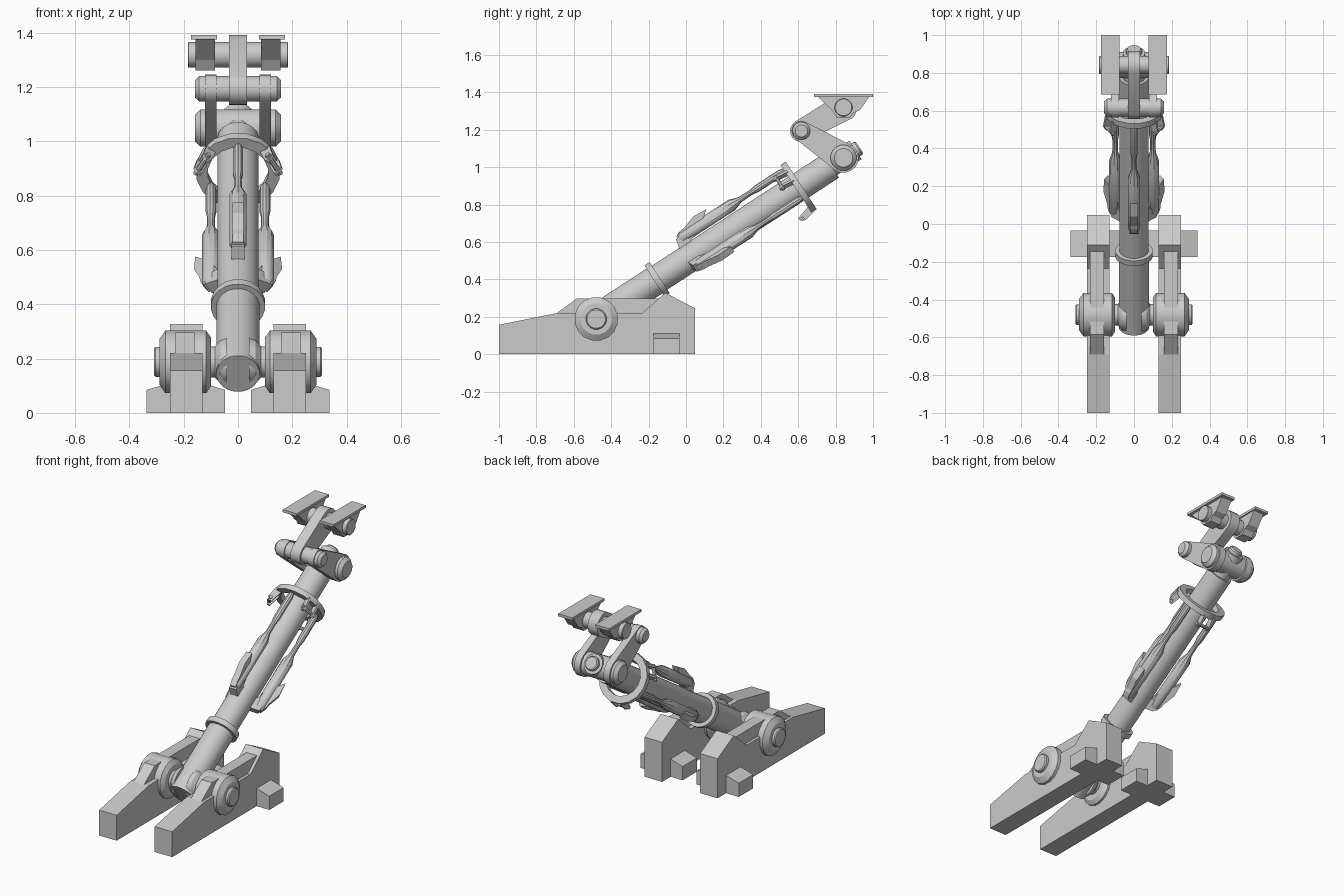
import bpy, bmesh
from math import sin, cos, pi, radians, atan2
from mathutils import Matrix, Vector
from mathutils.geometry import convex_hull_2d

if "Cube" in bpy.data.objects:
    bpy.data.objects.remove(bpy.data.objects["Cube"])

# ---------- helpers ----------
def finish(name, bm, mat, smooth):
    bmesh.ops.transform(bm, matrix=mat, verts=bm.verts)
    bmesh.ops.recalc_face_normals(bm, faces=bm.faces)
    me = bpy.data.meshes.new(name)
    bm.to_mesh(me)
    bm.free()
    ob = bpy.data.objects.new(name, me)
    bpy.context.collection.objects.link(ob)
    if smooth:
        bpy.ops.object.select_all(action='DESELECT')
        ob.select_set(True)
        bpy.context.view_layer.objects.active = ob
        bpy.ops.object.shade_smooth_by_angle(angle=radians(32))
    return ob

def lathe(name, prof, mat, n=16, ring=False):
    """Revolve (distance, radius) points about local z."""
    bm = bmesh.new()
    loops = [[bm.verts.new((r * cos(2 * pi * (i + .5) / n), r * sin(2 * pi * (i + .5) / n), d))
              for i in range(n)] for d, r in prof]
    pairs = list(zip(loops, loops[1:]))
    if ring:
        pairs.append((loops[-1], loops[0]))
    else:
        bm.faces.new(loops[0])
        bm.faces.new(loops[-1])
    for a, b in pairs:
        for i in range(n):
            j = (i + 1) % n
            bm.faces.new((a[i], a[j], b[j], b[i]))
    return finish(name, bm, mat, True)

def prism(name, pts, x0, x1, mat=Matrix(), smooth=False):
    """Extrude local (y, z) points from x0 to x1."""
    bm = bmesh.new()
    a, b = ([bm.verts.new((x, y, z)) for y, z in pts] for x in (x0, x1))
    bm.faces.new(a)
    bm.faces.new(b)
    for i in range(len(pts)):
        j = (i + 1) % len(pts)
        bm.faces.new((a[i], a[j], b[j], b[i]))
    return finish(name, bm, mat, smooth)

def link(name, c0, r0, c1, r1, x0, x1):
    """Tapered link plate wrapped round two pivots."""
    pts = [Vector((c[0] + r * cos(k * pi / 10), c[1] + r * sin(k * pi / 10)))
           for c, r in ((c0, r0), (c1, r1)) for k in range(20)]
    return prism(name, [pts[i] for i in convex_hull_2d(pts)], x0, x1, smooth=True)

def across(c):
    """Frame with local z along world x, placed at (y, z)."""
    return Matrix.Translation((0, c[0], c[1])) @ Matrix.Rotation(pi / 2, 4, 'Y')

def bar(name, c, half, r, bevel=.02):
    lathe(name, [(-half, r - bevel), (bevel - half, r), (half - bevel, r), (half, r - bevel)], across(c))

# ---------- pivots and arm frame ----------
HIP, KNEE, ELBOW, TOP = (-.48, .188), (.842, 1.05), (.617, 1.194), (.842, 1.319)
ang = atan2(KNEE[1] - HIP[1], KNEE[0] - HIP[0])
s, c = sin(ang), cos(ang)
# local x = -world x, local y = up off the arm, local z = along the arm
ARM = Matrix(((-1, 0, 0, 0), (0, -s, c, HIP[0]), (0, c, s, HIP[1]), (0, 0, 0, 1)))

# ---------- feet, mirrored left and right ----------
for side, m in (("right", 1), ("left", -1)):
    M = Matrix.Scale(m, 4, (1, 0, 0))
    prism(side + "_foot", [(-1, 0), (-1, .157), (-.69, .22), (-.235, .22), (-.11, .328),
                           (.048, .245), (.048, 0)], .13, .25, M)
    prism(side + "_foot_rib", [(-.69, .1), (-.69, .22), (-.585, .297), (-.12, .297), (-.12, .1)], .16, .232, M)
    # stabiliser block across the foot with sloping tops
    turn = M @ Matrix.Translation((0, -.105, 0)) @ Matrix.Rotation(-pi / 2, 4, 'Z')
    prism(side + "_stabiliser", [(.048, 0), (.048, .085), (.13, .11), (.25, .11), (.337, .085), (.337, 0)],
          -.07, .07, turn)
    lathe(side + "_hip_hub", [(.04, .09), (.065, .082), (.085, .058), (.1, .058), (.1, .092), (.117, .117),
                              (.268, .117), (.29, .085), (.29, .056), (.304, .056), (.31, .05)],
          M @ across(HIP))

# ---------- main arm ----------
lathe("arm_tube", [(-.08, .08), (.4, .08), (.4, .077), (1.5, .077)], ARM, 20)
lathe("arm_collar", [(.372, .07), (.372, .1), (.405, .1), (.405, .07)], ARM, 20, True)
lathe("arm_ring", [(1.275, .112), (1.275, .155), (1.308, .155), (1.308, .112)], ARM, 16, True)
lathe("arm_neck", [(1.49, .06), (1.655, .06), (1.655, .042), (1.672, .042), (1.68, .036)], ARM)

# ---------- three pistons round the arm ----------
for k, where in enumerate(("top", "left", "right")):
    R = ARM @ Matrix.Rotation(k * 2 * pi / 3, 4, 'Z')
    lathe("piston_" + where, [(.6, .02), (.62, .032), (.94, .033), (.99, .016), (1.06, .014),
                              (1.1, .02), (1.25, .02), (1.28, .012)],
          R @ Matrix.Translation((0, .115, 0)), 10)
    prism("piston_valve_" + where, [(.06, .6), (.135, .6), (.15, .635), (.152, .66), (.176, .735),
                                    (.17, .815), (.14, .775), (.12, .79)], -.02, .02, R)
    prism("piston_foot_" + where, [(.06, .575), (.125, .59), (.13, .65), (.06, .65)], -.024, .024, R)
    # ring clevis between neighbouring pistons
    Q = ARM @ Matrix.Rotation((k + .5) * 2 * pi / 3, 4, 'Z')
    for e in (-1, 1):
        prism("ring_clevis_" + where, [(.115, 1.28), (.155, 1.29), (.168, 1.225), (.155, 1.2), (.138, 1.2)],
              e * .026, e * .038, Q)
    lathe("clevis_pin_" + where, [(-.05, .01), (.05, .01)],
          Q @ Matrix.Translation((0, .152, 1.218)) @ Matrix.Rotation(pi / 2, 4, 'Y'), 8)

# ---------- folding linkage ----------
bar("knee_bar", KNEE, .158, .07)
bar("elbow_bar", ELBOW, .158, .048, .015)
bar("top_bar", TOP, .185, .048, .003)
for side, m in (("right", 1), ("left", -1)):
    link(side + "_lower_link", KNEE, .08, ELBOW, .053, m * .08, m * .122)
link("upper_link", ELBOW, .06, TOP, .073, -.033, .033)

# ---------- mounting pads ----------
for side, m in (("right", 1), ("left", -1)):
    prism(side + "_pad", [(.685, 1.376), (.685, 1.392), (1, 1.392), (1, 1.376)], m * .078, m * .174)
    prism(side + "_pad_bracket", [(.705, 1.376), (.785, 1.3), (.81, 1.262), (.875, 1.262), (.895, 1.29),
                                  (.93, 1.305), (.98, 1.376)], m * .085, m * .157)
